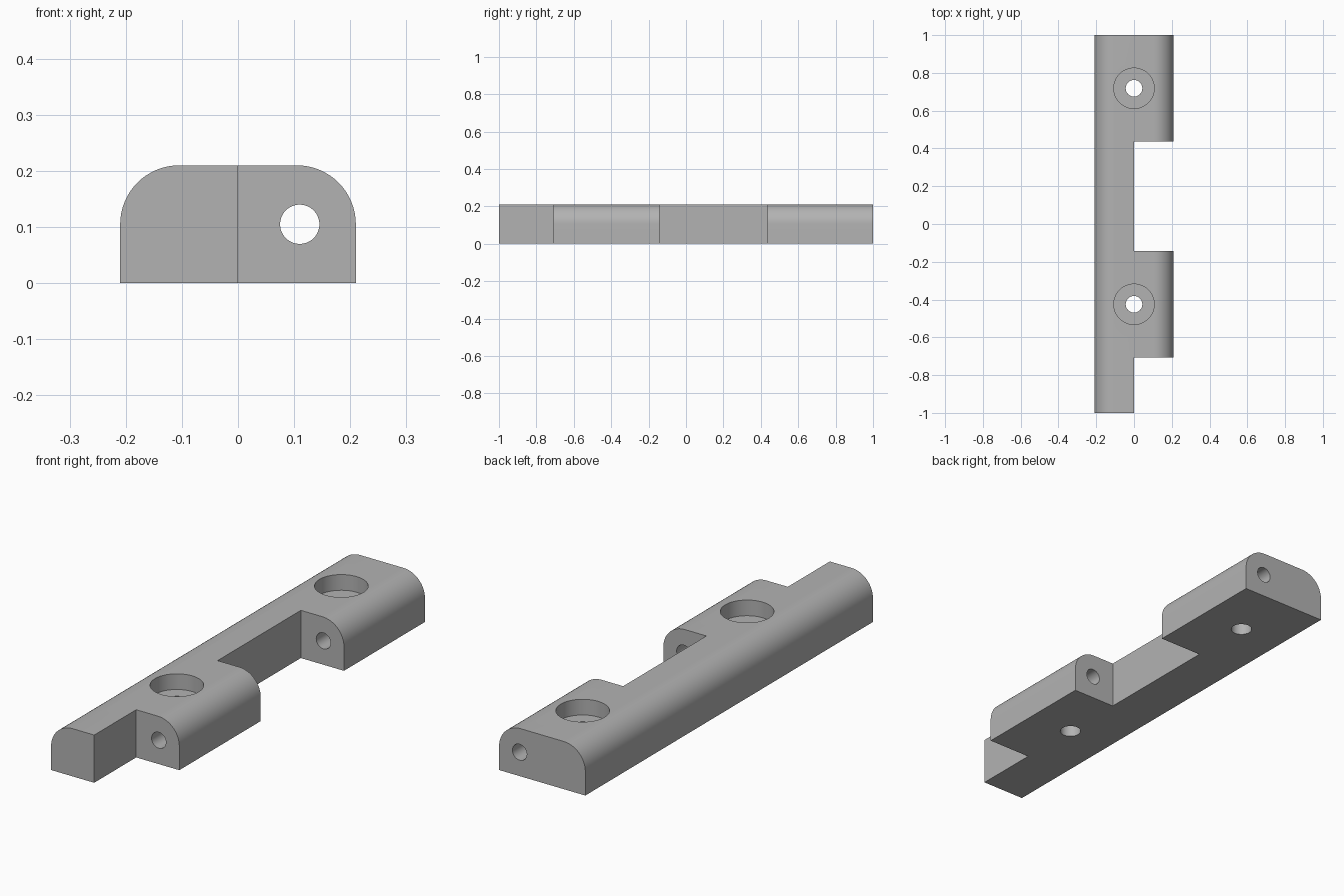
import bpy, bmesh, math
from mathutils import Matrix

if "Cube" in bpy.data.objects:
    bpy.data.objects.remove(bpy.data.objects["Cube"], do_unlink=True)

HALF_W, HEIGHT, ROUND = 0.21, 0.21, 0.105
LEAF_SPANS = [(-0.708, -0.142), (0.437, 1.0)]
PIN_X, PIN_R = 0.11, 0.035
SCREW_R, BORE_R, BORE_FLOOR = 0.044, 0.107, 0.141

grey = bpy.data.materials.new("light_grey")
grey.use_nodes = True
colour = (0.45, 0.45, 0.45, 1)
grey.diffuse_color = colour
grey.node_tree.nodes["Principled BSDF"].inputs["Base Color"].default_value = colour


def make_object(name, bm):
    bmesh.ops.recalc_face_normals(bm, faces=bm.faces)
    mesh = bpy.data.meshes.new(name)
    bm.to_mesh(mesh)
    bm.free()
    mesh.materials.append(grey)
    obj = bpy.data.objects.new(name, mesh)
    bpy.context.collection.objects.link(obj)
    return obj


def box(name, x0, x1, y0, y1, z0, z1):
    bm = bmesh.new()
    size = Matrix.Diagonal((x1 - x0, y1 - y0, z1 - z0, 1))
    centre = Matrix.Translation(((x0 + x1) / 2, (y0 + y1) / 2, (z0 + z1) / 2))
    bmesh.ops.create_cube(bm, size=1, matrix=centre @ size)
    return make_object(name, bm)


def cylinder(name, centre, radius, depth, along_y=False):
    bm = bmesh.new()
    turn = Matrix.Rotation(math.pi / 2 if along_y else 0, 4, 'X')
    bmesh.ops.create_cone(bm, cap_ends=True, segments=64, radius1=radius,
                          radius2=radius, depth=depth,
                          matrix=Matrix.Translation(centre) @ turn)
    return make_object(name, bm)


# Hinge bar: a block profile with rounded top corners, run along y
profile = [(-HALF_W, 0), (HALF_W, 0)]
for side, start in ((1, 0), (-1, 90)):
    for i in range(17):
        a = math.radians(start + 90 * i / 16)
        profile.append((side * (HALF_W - ROUND) + ROUND * math.cos(a),
                        HEIGHT - ROUND + ROUND * math.sin(a)))
bm = bmesh.new()
face = bm.faces.new([bm.verts.new((x, -1, z)) for x, z in profile])
extruded = bmesh.ops.extrude_face_region(bm, geom=[face])["geom"]
bmesh.ops.translate(bm, vec=(0, 2, 0),
                    verts=[v for v in extruded if isinstance(v, bmesh.types.BMVert)])
hinge = make_object("hinge_leaf", bm)

# Notches between the knuckles
cutters = [
    box("front_notch", 0, 0.5, -1.2, LEAF_SPANS[0][0], -0.1, 0.4),
    box("middle_notch", 0, 0.5, LEAF_SPANS[0][1], LEAF_SPANS[1][0], -0.1, 0.4),
]

# Pin hole and counterbored screw holes
cutters.append(cylinder("pin_hole", (PIN_X, 0.2, HEIGHT / 2), PIN_R, 2.4, True))
for y0, y1 in LEAF_SPANS:
    y = (y0 + y1) / 2
    cutters.append(cylinder("screw_hole", (0, y, 0.1), SCREW_R, 0.5))
    cutters.append(cylinder("counterbore", (0, y, BORE_FLOOR + 0.1), BORE_R, 0.2))

for cutter in cutters:
    cutter.hide_render = True
    mod = hinge.modifiers.new(cutter.name, 'BOOLEAN')
    mod.operation, mod.solver, mod.object = 'DIFFERENCE', 'EXACT', cutter

# Bake the cuts, drop the cutters and shade the rounded faces
bpy.context.view_layer.update()
evaluated = hinge.evaluated_get(bpy.context.evaluated_depsgraph_get())
final_mesh = bpy.data.meshes.new_from_object(evaluated)
hinge.modifiers.clear()
hinge.data = final_mesh
hinge.data.materials.clear()
hinge.data.materials.append(grey)
for cutter in cutters:
    bpy.data.objects.remove(cutter, do_unlink=True)
for obj in bpy.context.selected_objects:
    obj.select_set(False)
hinge.select_set(True)
bpy.context.view_layer.objects.active = hinge
bpy.ops.object.shade_smooth_by_angle(angle=math.radians(30))
